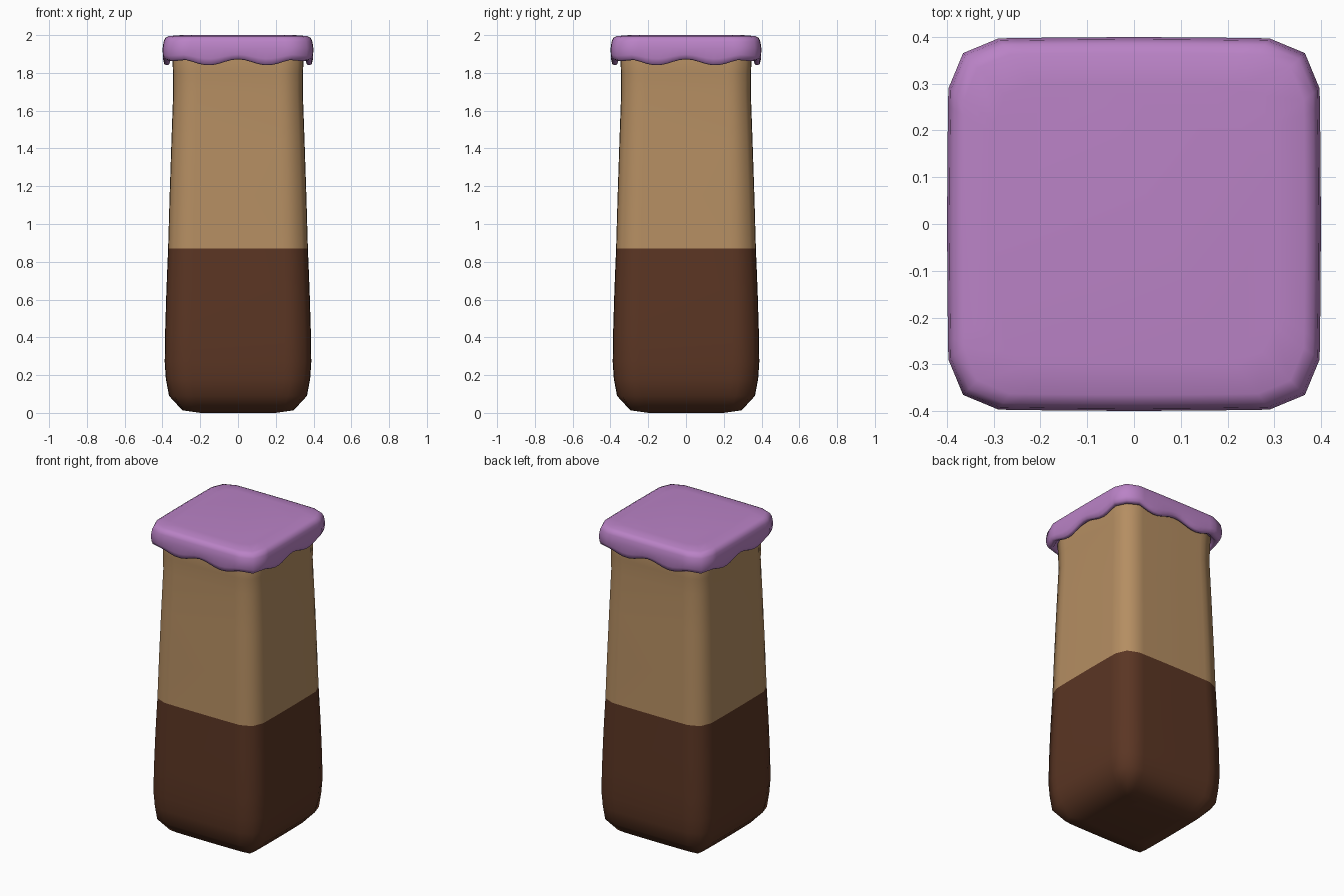
import bpy, bmesh, math

if "Cube" in bpy.data.objects:
    bpy.data.objects.remove(bpy.data.objects["Cube"])


def material(name, rgb):
    m = bpy.data.materials.new(name)
    m.diffuse_color = (*rgb, 1)
    m.use_nodes = True
    m.node_tree.nodes["Principled BSDF"].inputs["Base Color"].default_value = m.diffuse_color
    return m


tan = material("tan", (0.46, 0.27, 0.122))
brown = material("dark brown", (0.103, 0.036, 0.017))
purple = material("purple", (0.49, 0.225, 0.565))

STEPS = 16  # segments along each straight side


def square_ring(bm, h, z, corner=0.915, side=0.725):
    """Rounded-square ring; z is a number or a function of the position along a side."""
    verts = []
    for i in range(4):
        a = i * math.pi / 2
        pts = []
        for j in range(STEPS + 1):
            t = side * (2 * j / STEPS - 1)
            pts.append((t * h, -h * (1 - 0.012 * t * t)))
        pts.append((corner * h, -corner * h))
        for k, (x, y) in enumerate(pts):
            zz = z(x if k <= STEPS else 0.37) if callable(z) else z
            verts.append(bm.verts.new((x * math.cos(a) - y * math.sin(a),
                                       x * math.sin(a) + y * math.cos(a), zz)))
    return verts


def loft(name, rings, mats, rule=None):
    bm = bmesh.new()
    loops = [square_ring(bm, *r) for r in rings]
    for lo, hi in zip(loops, loops[1:]):
        n = len(lo)
        for i in range(n):
            bm.faces.new((lo[i], lo[(i + 1) % n], hi[(i + 1) % n], hi[i]))
    bm.faces.new(loops[0][::-1])
    bm.faces.new(loops[-1])
    bmesh.ops.recalc_face_normals(bm, faces=bm.faces)
    for f in bm.faces:
        f.smooth = True
        if rule:
            f.material_index = rule(f.calc_center_median())
    me = bpy.data.meshes.new(name)
    bm.to_mesh(me)
    bm.free()
    for m in mats:
        me.materials.append(m)
    ob = bpy.data.objects.new(name, me)
    bpy.context.collection.objects.link(ob)
    return ob


# Tapered body, dark below and tan above
loft("body", [
    (0.20, 0.0, 0.99, 0.85), (0.295, 0.014, 0.97, 0.8), (0.365, 0.09, 0.93),
    (0.382, 0.18), (0.388, 0.27), (0.386, 0.42), (0.379, 0.65), (0.370, 0.87),
    (0.362, 1.15), (0.352, 1.45), (0.343, 1.70), (0.344, 1.80), (0.348, 1.89),
    (0.34, 1.92)],
    [brown, tan], lambda c: 0 if c.z < 0.87 else 1)


# Overhanging icing cap with a wavy lower rim
def wave(offset, amount=1.0):
    return lambda s: 1.856 + offset + amount * 0.016 * math.cos(2 * math.pi * s / 0.31)


loft("wavy_cap", [
    (0.33, 1.892), (0.358, wave(0.022, 0.6)), (0.366, wave(0.003)),
    (0.380, wave(0)), (0.391, wave(0.006)), (0.398, wave(0.03, 0.7)),
    (0.399, 1.93), (0.394, 1.965), (0.385, 1.985), (0.365, 1.995), (0.30, 2.0)],
    [purple])
